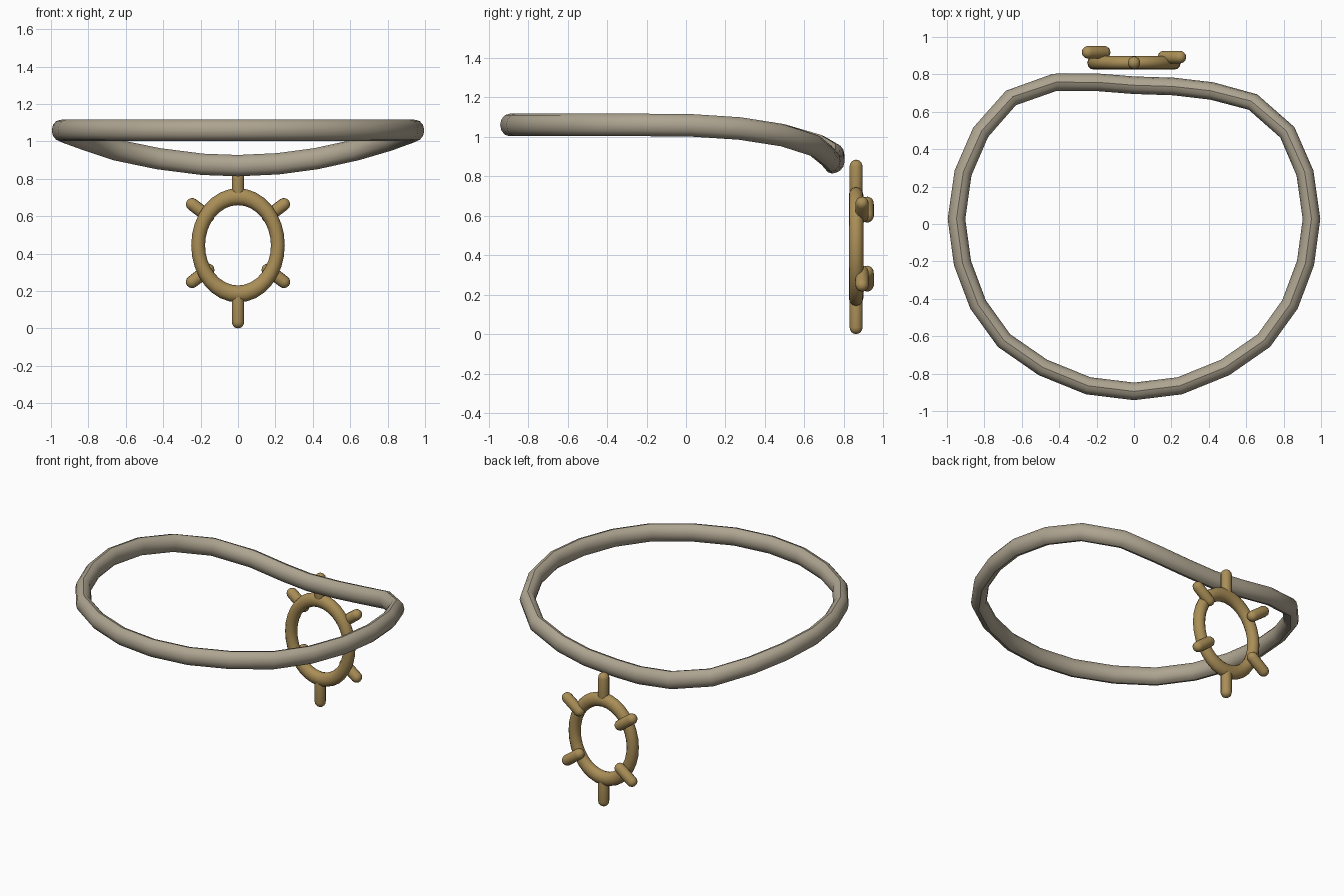
import bpy, bmesh, math
from mathutils import Vector

if "Cube" in bpy.data.objects:
    bpy.data.objects.remove(bpy.data.objects["Cube"])


def material(name, rgb):
    m = bpy.data.materials.new(name)
    m.diffuse_color = (*rgb, 1)
    m.use_nodes = True
    m.node_tree.nodes["Principled BSDF"].inputs["Base Color"].default_value = m.diffuse_color
    return m


BAND = material("pale grey beige", (0.42, 0.37, 0.28))
GOLD = material("old gold", (0.40, 0.27, 0.095))


def finish(name, bm, mat, angle=35):
    bmesh.ops.recalc_face_normals(bm, faces=bm.faces)
    me = bpy.data.meshes.new(name)
    bm.to_mesh(me)
    bm.free()
    me.materials.append(mat)
    ob = bpy.data.objects.new(name, me)
    bpy.context.collection.objects.link(ob)
    bpy.ops.object.select_all(action='DESELECT')
    ob.select_set(True)
    bpy.context.view_layer.objects.active = ob
    bpy.ops.object.shade_smooth_by_angle(angle=math.radians(angle))
    return ob


def skin(bm, rings, closed):
    """Bridge successive rings of vertices with quads."""
    n = len(rings[0])
    pairs = list(zip(rings, rings[1:]))
    if closed:
        pairs.append((rings[-1], rings[0]))
    for a, b in pairs:
        for i in range(n):
            j = (i + 1) % n
            bm.faces.new((a[i], a[j], b[j], b[i]))


# Neck band: level round the front half, dipping at the back
side = [(0.245, -0.865, 1.06), (0.487, -0.767, 1.06), (0.695, -0.623, 1.06),
        (0.834, -0.43, 1.06), (0.917, -0.209, 1.06), (0.949, 0.027, 1.058),
        (0.914, 0.273, 1.042), (0.82, 0.49, 1.008)]
back = [(0.636, 0.652, 0.955), (0.417, 0.711, 0.907), (0.214, 0.735, 0.88),
        (0, 0.742, 0.87), (-0.19, 0.757, 0.877), (-0.425, 0.757, 0.907),
        (-0.658, 0.674, 0.955)]
path = [(0, -0.895, 1.06)] + side + back + [(-x, y, z) for x, y, z in reversed(side)]
path = [Vector(p) for p in path]
bm = bmesh.new()
rings = []
for k, p in enumerate(path):
    t = (path[(k + 1) % len(path)] - path[k - 1]).normalized()
    out = t.cross(Vector((0, 0, 1))).normalized()
    up = out.cross(t)
    rings.append([bm.verts.new(p + out * 0.047 * math.cos(a) + up * 0.057 * math.sin(a))
                  for a in (math.tau * i / 12 for i in range(12))])
skin(bm, rings, True)
finish("neck_band", bm, BAND)

# Oval pendant ring
CY, CZ = 0.862, 0.444
bm = bmesh.new()
rings = []
for k in range(32):
    u = math.tau * k / 32
    ring = []
    for i in range(12):
        v = math.tau * i / 12
        r = 0.213 + 0.037 * math.cos(v)
        ring.append(bm.verts.new((r * math.cos(u), CY + 0.037 * math.sin(v),
                                  CZ + 1.22 * r * math.sin(u))))
    rings.append(ring)
skin(bm, rings, True)
finish("pendant_ring", bm, GOLD, 60)


def peg(name, a, b, r=0.034):
    """Round-ended rod between two cap centres."""
    a, b = Vector(a), Vector(b)
    d = (b - a).normalized()
    u = d.orthogonal().normalized()
    w = d.cross(u)
    bm = bmesh.new()
    rings = []
    steps = [math.radians(x) for x in (-67.5, -45, -22.5, 0)]
    spots = [(a, s) for s in steps] + [(b, -s) for s in reversed(steps)]
    for c, s in spots:
        rings.append([bm.verts.new(c + d * r * math.sin(s) + r * math.cos(s)
                                   * (u * math.cos(q) + w * math.sin(q)))
                      for q in (math.tau * i / 12 for i in range(12))])
    skin(bm, rings, False)
    for ring, tip in ((rings[0], a - d * r), (rings[-1], b + d * r)):
        v = bm.verts.new(tip)
        for i in range(12):
            bm.faces.new((ring[i], ring[(i + 1) % 12], v))
    finish(name, bm, GOLD, 60)


# Upright pegs above and below the ring
peg("top_peg", (0, CY, 0.70), (0, CY, 0.85))
peg("bottom_peg", (0, CY, 0.034), (0, CY, 0.18))

# Slanted pegs resting on the back of the ring
for sx, label, y in ((-1, "left", 0.918), (1, "right", 0.892)):
    for sz, level in ((1, "upper"), (-1, "lower")):
        zm = 0.456
        peg(f"{level}_{label}_peg", (sx * 0.16, y, zm + sz * 0.143),
            (sx * 0.245, y, zm + sz * 0.207))
